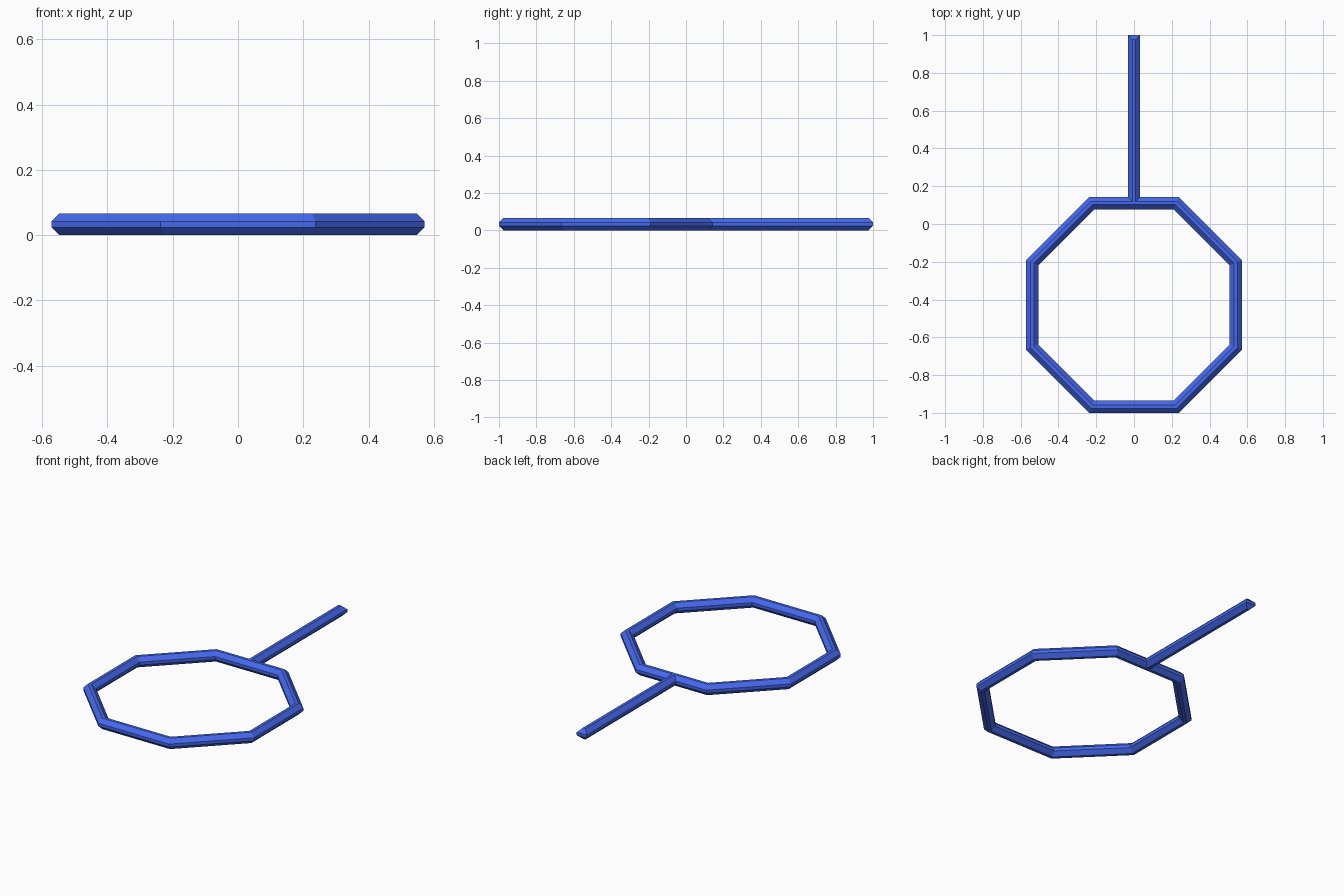
import bpy, bmesh, math

if "Cube" in bpy.data.objects:
    bpy.data.objects.remove(bpy.data.objects["Cube"])

W = 0.066          # bar thickness
C = 0.024          # chamfer size
H = W / 2
R = 0.572          # ring apothem, outer
CY = -1 + R        # ring centre in y

mat = bpy.data.materials.new("blue")
mat.diffuse_color = (0.06, 0.14, 0.85, 1)
mat.use_nodes = True
mat.node_tree.nodes["Principled BSDF"].inputs["Base Color"].default_value = mat.diffuse_color

# chamfered square section: (offset, height)
a = H - C
section = [(H, H - a), (H, H + a), (a, W), (-a, W),
           (-H, H + a), (-H, H - a), (-a, 0), (a, 0)]


def build(name, loops, closed):
    """Skin a list of equal vertex loops into one flat-shaded object."""
    bm = bmesh.new()
    rows = [[bm.verts.new(p) for p in loop] for loop in loops]
    n = len(rows[0])
    for i in range(len(rows) if closed else len(rows) - 1):
        r, s = rows[i], rows[(i + 1) % len(rows)]
        for j in range(n):
            k = (j + 1) % n
            bm.faces.new((r[j], r[k], s[k], s[j]))
    if not closed:
        bm.faces.new(rows[0])
        bm.faces.new(rows[-1])
    bmesh.ops.recalc_face_normals(bm, faces=bm.faces)
    me = bpy.data.meshes.new(name)
    bm.to_mesh(me)
    bm.free()
    me.materials.append(mat)
    ob = bpy.data.objects.new(name, me)
    bpy.context.collection.objects.link(ob)
    return ob


# octagonal ring with mitred corners
ring = []
for i in range(8):
    t = math.radians(22.5 + 45 * i)
    k = 1 / math.cos(math.radians(22.5))
    ring.append([((R - H + o) * k * math.cos(t),
                  CY + (R - H + o) * k * math.sin(t), z) for o, z in section])
build("ring", ring, True)

# handle: flat start buried in the ring, chamfered top and bottom at the tip
start = [(o, 0.12, z) for o, z in section]
tip = [(o, 1.0 if abs(o) > a + 1e-6 else 1.0 - C, z) for o, z in section]
handle = build("handle", [start, tip], False)
# split the tip into its end wall and two slopes
bm = bmesh.new()
bm.from_mesh(handle.data)
cap = max(bm.faces, key=lambda f: f.calc_center_median().y)
tv = sorted(cap.verts, key=lambda v: v.co.z)
bmesh.ops.delete(bm, geom=[cap], context='FACES_ONLY')
for quad in (tv[0:4], tv[2:6], tv[4:8]):
    low, high = (sorted(q, key=lambda v: v.co.x) for q in (quad[:2], quad[2:]))
    bm.faces.new((low[0], low[1], high[1], high[0]))
bmesh.ops.recalc_face_normals(bm, faces=bm.faces)
bm.to_mesh(handle.data)
bm.free()
